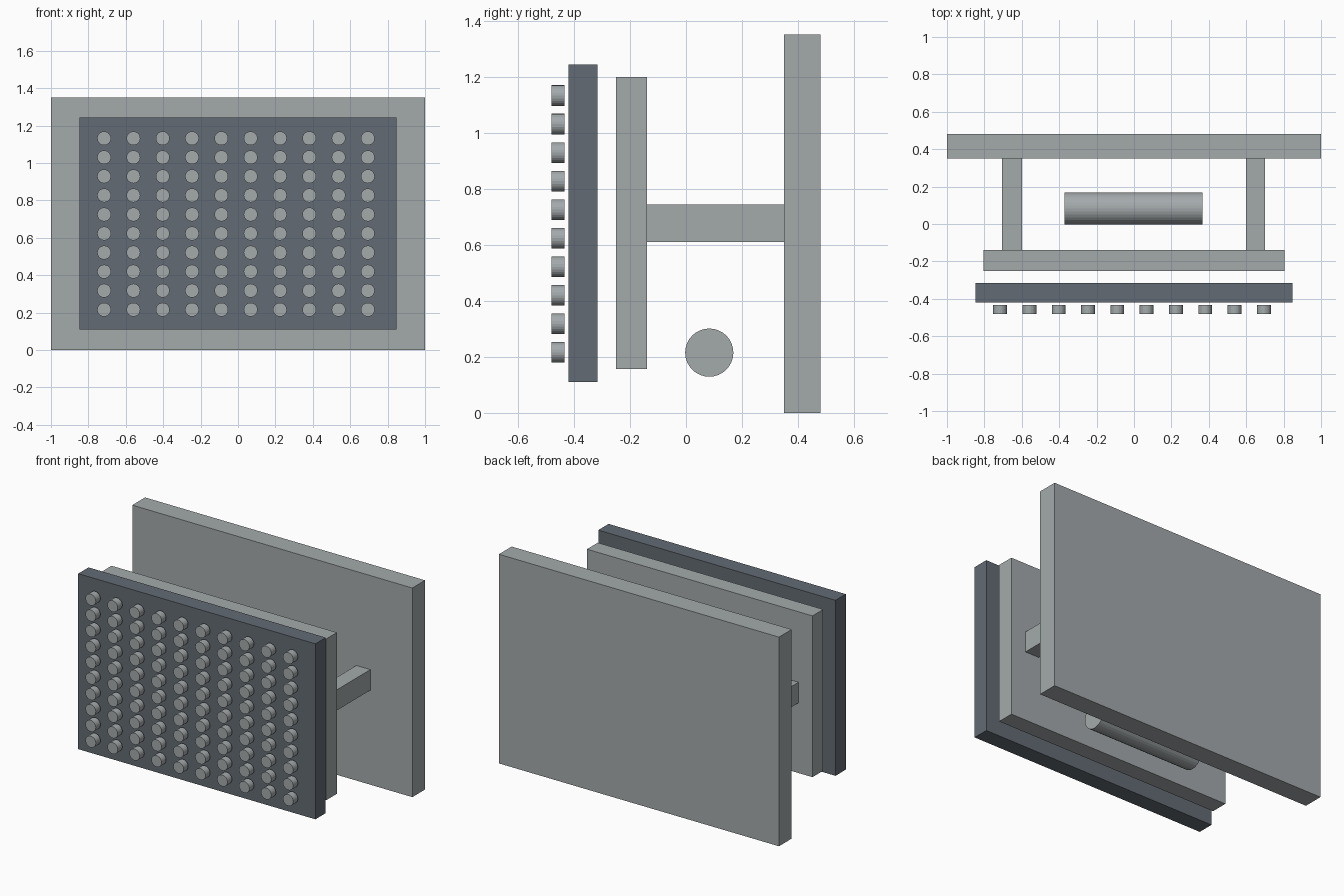
import bpy
from math import pi

cube = bpy.data.objects.get("Cube")
if cube:
    bpy.data.objects.remove(cube, do_unlink=True)


def material(name, rgb):
    mat = bpy.data.materials.new(name)
    mat.use_nodes = True
    color = (*rgb, 1)
    mat.diffuse_color = color
    mat.node_tree.nodes["Principled BSDF"].inputs["Base Color"].default_value = color
    return mat


light = material("light grey", (0.37, 0.40, 0.41))
dark = material("dark slate", (0.125, 0.147, 0.173))


def finish(name, mat):
    obj = bpy.context.object
    obj.name = obj.data.name = name
    obj.data.materials.append(mat)
    return obj


def box(name, mat, x, y, z):
    """Box filling the given (low, high) ranges."""
    ranges = (x, y, z)
    bpy.ops.mesh.primitive_cube_add(size=1, location=[(a + b) / 2 for a, b in ranges])
    bpy.context.object.scale = [b - a for a, b in ranges]
    bpy.ops.object.transform_apply(location=False, rotation=False, scale=True)
    return finish(name, mat)


def cylinder(name, mat, radius, depth, location, rotation, sides):
    bpy.ops.mesh.primitive_cylinder_add(vertices=sides, radius=radius, depth=depth,
                                        location=location, rotation=rotation)
    return finish(name, mat)


# Three upright plates
box("back_panel", light, (-1, 1), (0.35, 0.48), (0, 1.35))
box("middle_plate", light, (-0.805, 0.805), (-0.25, -0.14), (0.157, 1.198))
box("front_plate", dark, (-0.847, 0.847), (-0.42, -0.315), (0.11, 1.243))

# Arms joining the middle plate to the back panel
for name, x in (("right_arm", (-0.705, -0.6)), ("left_arm", (0.6, 0.7))):
    box(name, light, x, (-0.14, 0.35), (0.61, 0.743))

# Horizontal roller between the plates
cylinder("roller", light, 0.086, 0.737, (-0.002, 0.083, 0.215), (0, pi / 2, 0), 32)

# Grid of studs in front of the front plate
count = 10
first = cylinder("stud", light, 0.037, 0.047, (0, 0, 0), (pi / 2, 0, 0), 24)
for col in range(count):
    for row in range(count):
        stud = first
        if col or row:
            stud = first.copy()
            bpy.context.collection.objects.link(stud)
        stud.name = f"stud_{col + 1}_{row + 1}"
        stud.location = (-0.716 + 0.1567 * col, -0.457, 0.216 + 0.1018 * row)
